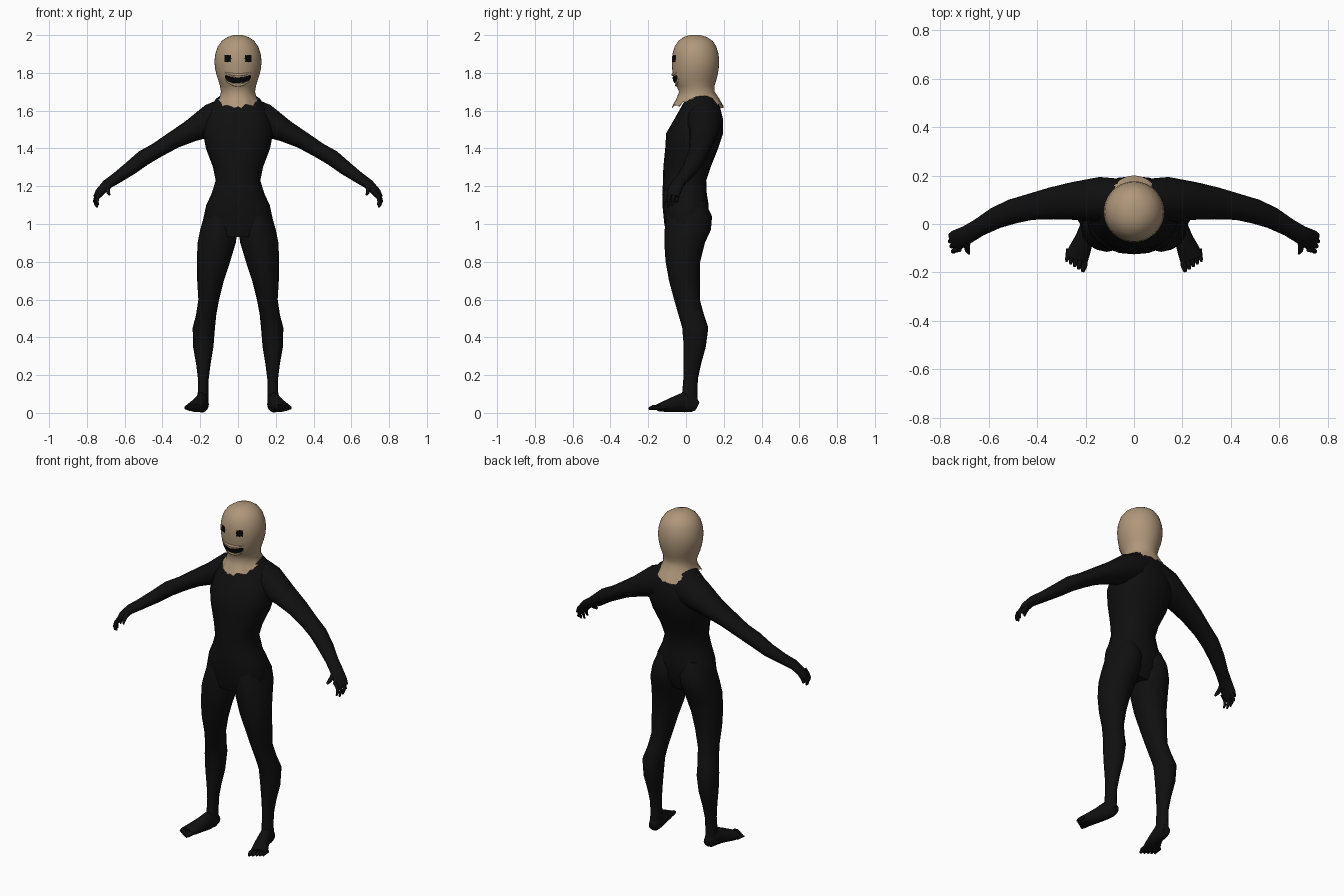
import bpy, bmesh, math, random
from mathutils import Vector
from mathutils.bvhtree import BVHTree

random.seed(4)


def material(name, rgb):
    m = bpy.data.materials.new(name)
    m.diffuse_color = (*rgb, 1)
    return m


SUIT = material("black suit", (0.005, 0.005, 0.005))
CLOTH = material("tan cloth", (0.43, 0.31, 0.195))
HOLE = material("dark holes", (0.002, 0.002, 0.002))


def finish(name, bm, mat, mirror=False, angle=60):
    bmesh.ops.recalc_face_normals(bm, faces=bm.faces)
    me = bpy.data.meshes.new(name)
    bm.to_mesh(me)
    bm.free()
    me.materials.append(mat)
    ob = bpy.data.objects.new(name, me)
    bpy.context.collection.objects.link(ob)
    bpy.ops.object.select_all(action='DESELECT')
    ob.select_set(True)
    bpy.context.view_layer.objects.active = ob
    bpy.ops.object.shade_smooth_by_angle(angle=math.radians(angle))
    if mirror:
        ob.modifiers.new("mirror", 'MIRROR').use_mirror_merge = False
    return ob


def loft(bm, rings, n=16, power=1.0, caps=(True, True)):
    """Skin a list of (centre, u half-axis, v half-axis) rings."""
    def bend(s):
        return math.copysign(abs(s) ** power, s)
    loops = []
    for c, u, v in rings:
        loops.append([bm.verts.new(c + u * bend(math.cos(a)) + v * bend(math.sin(a)))
                      for a in (2 * math.pi * i / n for i in range(n))])
    for a, b in zip(loops, loops[1:]):
        for i in range(n):
            bm.faces.new((a[i], a[(i + 1) % n], b[(i + 1) % n], b[i]))
    if caps[0]:
        bm.faces.new(loops[0])
    if caps[1]:
        bm.faces.new(loops[-1])
    return loops


def upright(rows):
    """Rows of (z, x min, x max, y front, y back) to rings."""
    return [(Vector(((a + b) / 2, (f + k) / 2, z)), Vector(((b - a) / 2, 0, 0)),
             Vector((0, (k - f) / 2, 0))) for z, a, b, f, k in rows]


def along(rows):
    """Rows of (x, y, z, side radius, vertical radius) to rings square to the path."""
    pts = [Vector(r[:3]) for r in rows]
    out = []
    for i, r in enumerate(rows):
        t = (pts[min(i + 1, len(pts) - 1)] - pts[max(i - 1, 0)]).normalized()
        u = t.cross(Vector((0, 0, 1))).normalized()
        out.append((pts[i], u * r[3], u.cross(t) * r[4]))
    return out


# Torso, from hips to the base of the neck
torso = [(0.93, 0.15, -0.10, 0.08), (1.0, 0.19, -0.115, 0.115), (1.1, 0.168, -0.125, 0.12),
         (1.16, 0.14, -0.125, 0.11), (1.23, 0.118, -0.122, 0.107), (1.3, 0.132, -0.12, 0.13),
         (1.4, 0.17, -0.11, 0.17), (1.48, 0.185, -0.105, 0.197), (1.55, 0.175, -0.065, 0.197),
         (1.62, 0.145, -0.025, 0.18), (1.665, 0.115, 0.0, 0.155), (1.69, 0.075, 0.02, 0.13)]
bm = bmesh.new()
loft(bm, upright([(z, -r, r, f, k) for z, r, f, k in torso]), 20, 0.88)
finish("torso", bm, SUIT)

# Legs with buttocks, thighs, calves and ankles
bm = bmesh.new()
loft(bm, upright([
    (1.12, 0.03, 0.15, -0.08, 0.10), (1.04, 0.0, 0.18, -0.105, 0.138),
    (0.97, 0.002, 0.2, -0.113, 0.132), (0.9, 0.012, 0.214, -0.115, 0.10),
    (0.8, 0.042, 0.218, -0.108, 0.075), (0.7, 0.075, 0.216, -0.09, 0.073),
    (0.6, 0.10, 0.21, -0.063, 0.073), (0.52, 0.115, 0.222, -0.04, 0.095),
    (0.45, 0.122, 0.24, -0.02, 0.118), (0.35, 0.13, 0.238, -0.012, 0.105),
    (0.26, 0.145, 0.222, -0.012, 0.08), (0.18, 0.155, 0.212, -0.014, 0.063),
    (0.11, 0.155, 0.213, -0.02, 0.06), (0.04, 0.157, 0.216, -0.03, 0.063)]), 16)
finish("leg", bm, SUIT, True)

# Feet turned outwards, with toes
bm = bmesh.new()
loft(bm, along([(0.183, 0.06, 0.035, 0.022, 0.025), (0.184, 0.04, 0.045, 0.03, 0.043),
                (0.19, -0.01, 0.057, 0.033, 0.055), (0.205, -0.06, 0.045, 0.038, 0.042),
                (0.225, -0.11, 0.034, 0.046, 0.03), (0.238, -0.145, 0.028, 0.048, 0.02)]), 14)
for i in range(5):
    s = i / 4
    x, y = 0.203 + 0.068 * s, -0.142 + 0.02 * s
    r, run = 0.014 - 0.005 * s, 0.055 - 0.022 * s
    loft(bm, along([(x, y + 0.02, 0.028, r, r), (x + 0.004, y - run * 0.6, 0.028, r, r),
                    (x + 0.008, y - run, 0.022, r * 0.5, r * 0.5)]), 8)
finish("foot", bm, SUIT, True)

# Arms from inside the chest to the wrist and palm
bm = bmesh.new()
loft(bm, along([
    (0.04, 0.10, 1.58, 0.085, 0.10), (0.14, 0.10, 1.55, 0.094, 0.088),
    (0.25, 0.095, 1.492, 0.078, 0.06), (0.34, 0.085, 1.445, 0.066, 0.047),
    (0.43, 0.07, 1.39, 0.054, 0.041), (0.5, 0.052, 1.35, 0.051, 0.042),
    (0.57, 0.025, 1.295, 0.045, 0.037), (0.64, -0.015, 1.245, 0.037, 0.03),
    (0.69, -0.045, 1.212, 0.038, 0.026), (0.73, -0.065, 1.17, 0.042, 0.021),
    (0.747, -0.073, 1.145, 0.038, 0.013)]), 14)
finish("arm", bm, SUIT, True)

# Fingers hanging from the palm, and the thumb
bm = bmesh.new()
for i, tip in enumerate((1.115, 1.095, 1.088, 1.1)):
    y = -0.042 - 0.021 * i
    x = 0.752 - 0.006 * abs(i - 1)
    loft(bm, along([(x - 0.02, y, 1.172, 0.011, 0.012), (x, y - 0.003, 1.145, 0.01, 0.011),
                    (x + 0.007, y - 0.008, 1.12, 0.009, 0.009),
                    (x, y - 0.012, tip, 0.005, 0.005)]), 8)
loft(bm, along([(0.685, -0.06, 1.205, 0.016, 0.018), (0.69, -0.09, 1.185, 0.013, 0.014),
                (0.687, -0.11, 1.168, 0.01, 0.011), (0.68, -0.122, 1.155, 0.005, 0.006)]), 8)
finish("fingers", bm, SUIT, True)

# Cloth hood: head, pinched neck and flared ragged hem
hood = [(2.0, 0.025, 0.02, 0.075), (1.99, 0.055, -0.012, 0.11), (1.97, 0.085, -0.04, 0.14),
        (1.94, 0.107, -0.06, 0.16), (1.9, 0.12, -0.072, 0.172), (1.86, 0.125, -0.075, 0.176),
        (1.82, 0.121, -0.073, 0.173), (1.79, 0.114, -0.071, 0.168), (1.76, 0.104, -0.066, 0.16),
        (1.73, 0.095, -0.05, 0.15), (1.70, 0.09, -0.037, 0.152), (1.665, 0.099, -0.05, 0.175),
        (1.62, 0.118, -0.074, 0.2)]
bm = bmesh.new()
loops = loft(bm, upright([(z, -r, r, f, k) for z, r, f, k in hood]), 40, 1.0, (True, False))
for i, v in enumerate(loops[-1]):
    side = abs(math.cos(2 * math.pi * i / 40))
    v.co.z += 0.035 * side ** 4 + random.uniform(-0.011, 0.013)
    v.co.x *= 1 - 0.08 * side ** 4
head_tree = BVHTree.FromBMesh(bm)
finish("hood", bm, CLOTH)


def on_face(bm, x, z):
    """Point lying just in front of the hood's face."""
    hit = head_tree.ray_cast(Vector((x, -1, z)), Vector((0, 1, 0)))[0]
    return bm.verts.new((x, hit.y - 0.003, z))


# Ragged eye holes
bm = bmesh.new()
centre = on_face(bm, 0.054, 1.876)
rim = []
for i in range(16):
    a = 2 * math.pi * i / 16
    r = 0.024 if i % 4 == 2 else 0.019 + random.uniform(-0.003, 0.002)
    rim.append(on_face(bm, 0.054 + r * math.cos(a), 1.876 + 1.1 * r * math.sin(a)))
for i in range(16):
    bm.faces.new((centre, rim[i], rim[(i + 1) % 16]))
finish("eye_holes", bm, HOLE, True)

# Grinning mouth hole with raised corners
bm = bmesh.new()
top, mid, low = [], [], []
for i in range(21):
    s = i / 10 - 1
    x = 0.069 * s
    t = 1.776 + 0.016 * s * s + random.uniform(-0.002, 0.002)
    b = 1.746 + 0.026 * abs(s) ** 3 + random.uniform(-0.002, 0.002)
    if abs(s) == 1:
        t, b = 1.786, 1.774
    top.append(on_face(bm, x, t))
    mid.append(on_face(bm, x, (t + b) / 2))
    low.append(on_face(bm, x, b))
for a, b in ((top, mid), (mid, low)):
    for i in range(20):
        bm.faces.new((a[i], b[i], b[i + 1], a[i + 1]))
finish("mouth_hole", bm, HOLE)

# Cloth lips around the mouth
bm = bmesh.new()
for base, bow, drop in ((1.79, 0.012, 2), (1.735, 0.03, 2)):
    rings = []
    for i in range(13):
        s = i / 6 - 1
        x, z = 0.07 * s, base + bow * abs(s) ** drop
        y = head_tree.ray_cast(Vector((x, -1, z)), Vector((0, 1, 0)))[0].y
        r = 0.008 * (1 - 0.6 * s * s)
        rings.append((Vector((x, y + 0.002, z)), Vector((0, r, 0)), Vector((0, 0, r))))
    loft(bm, rings, 8)
finish("lips", bm, CLOTH)
